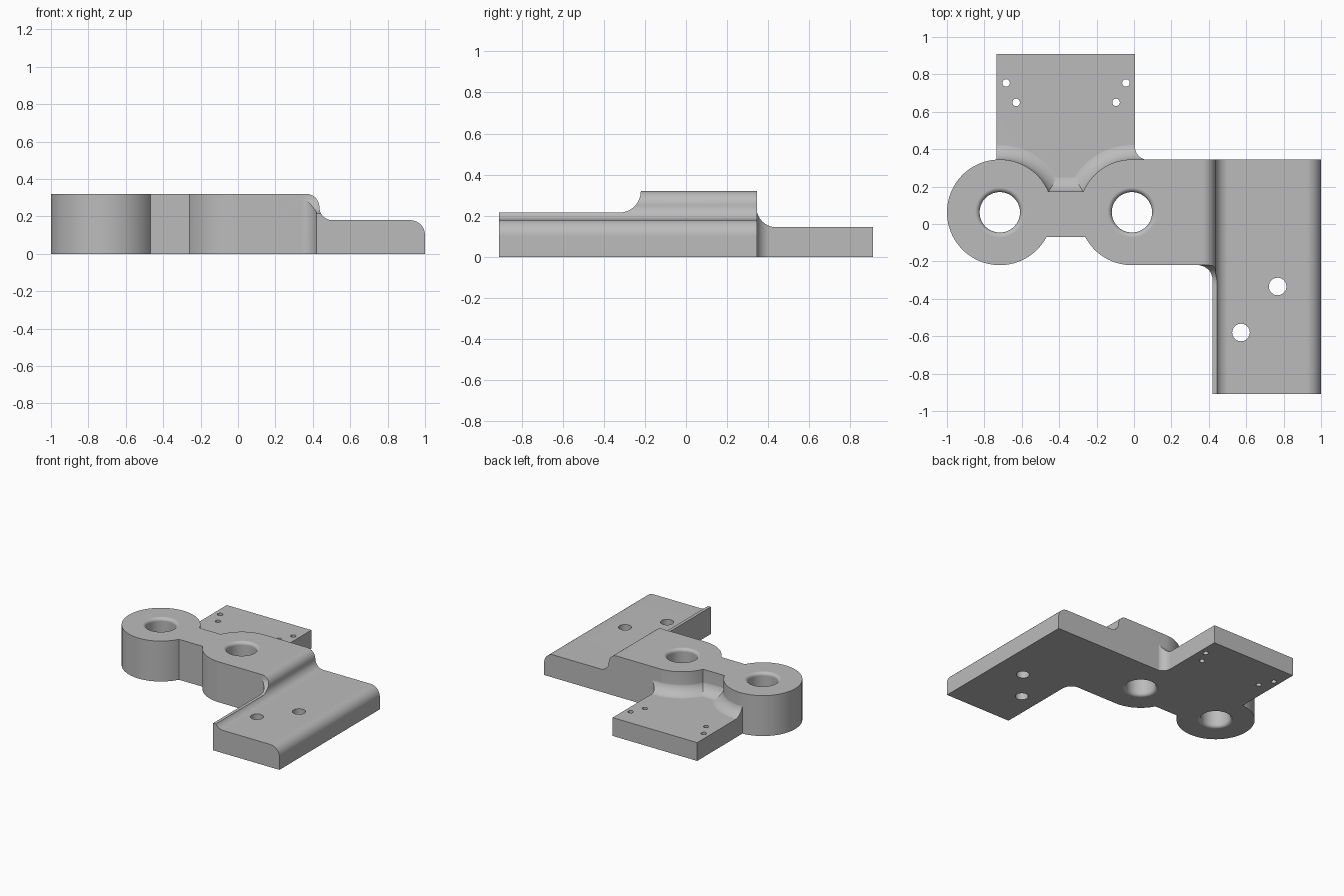
import bpy, bmesh, math

if "Cube" in bpy.data.objects:
    bpy.data.objects.remove(bpy.data.objects["Cube"])

RING_R, RING_Y = 0.2825, 0.0625
RING_X = (-0.7175, -0.011)


def arc(cx, cy, r, a0, a1, n=14):
    return [(cx + r * math.cos(math.radians(a0 + (a1 - a0) * i / n)),
             cy + r * math.sin(math.radians(a0 + (a1 - a0) * i / n))) for i in range(n + 1)]


def make(name, bm):
    bmesh.ops.recalc_face_normals(bm, faces=bm.faces)
    me = bpy.data.meshes.new(name)
    bm.to_mesh(me)
    bm.free()
    ob = bpy.data.objects.new(name, me)
    bpy.context.collection.objects.link(ob)
    return ob


def prism(name, pts, axis, a, b):
    """Extrude a closed 2D outline along one axis from a to b."""
    place = {'X': lambda u, v, w: (w, u, v),
             'Y': lambda u, v, w: (u, w, v),
             'Z': lambda u, v, w: (u, v, w)}[axis]
    bm = bmesh.new()
    lo = [bm.verts.new(place(u, v, a)) for u, v in pts]
    hi = [bm.verts.new(place(u, v, b)) for u, v in pts]
    bm.faces.new(lo)
    bm.faces.new(hi)
    n = len(pts)
    for i in range(n):
        j = (i + 1) % n
        bm.faces.new((lo[i], lo[j], hi[j], hi[i]))
    return make(name, bm)


def lathe(name, prof, cx, cy, n=72):
    """Solid of revolution from (radius, z) points, capped at both ends."""
    bm = bmesh.new()
    rings = [[bm.verts.new((cx + r * math.cos(2 * math.pi * k / n),
                            cy + r * math.sin(2 * math.pi * k / n), z))
              for k in range(n)] for r, z in prof]
    for p, q in zip(rings, rings[1:]):
        for k in range(n):
            m = (k + 1) % n
            bm.faces.new((p[k], p[m], q[m], q[k]))
    bm.faces.new(rings[0])
    bm.faces.new(rings[-1])
    return make(name, bm)


def boolean(ob, other, op):
    mod = ob.modifiers.new("cut", 'BOOLEAN')
    mod.operation = op
    mod.solver = 'EXACT'
    mod.object = other
    bpy.context.view_layer.objects.active = ob
    bpy.ops.object.modifier_apply(modifier=mod.name)
    bpy.data.objects.remove(other, do_unlink=True)


def box(name, x0, x1, y0, y1, z0, z1):
    return prism(name, [(x0, y0), (x1, y0), (x1, y1), (x0, y1)], 'Z', z0, z1)


# Main body: plan outline of both rings, web, block and right plate
up = math.degrees(math.asin(0.11 / RING_R))
dn = math.degrees(math.asin(0.1325 / RING_R))
plan = [(0.42, -0.91), (1.1, -0.91), (1.1, 0.345)]
plan += arc(RING_X[1], RING_Y, RING_R, 90, 180 - up, 18)
plan += arc(RING_X[0], RING_Y, RING_R, up, 360 - dn, 66)
plan += arc(RING_X[1], RING_Y, RING_R, 180 + dn, 270, 16)
plan += arc(0.34, -0.30, 0.08, 90, 0)
body = prism("bracket_body", plan, 'Z', -0.1, 0.5)

# Side profile: high block, S-shaped step, low plate with rounded edge
side = [(-1.2, -0.2), (1.0, -0.2)] + arc(0.92, 0.10, 0.08, 0, 90)
side += arc(0.505, 0.25, 0.07, 270, 180) + arc(0.365, 0.25, 0.07, 0, 90)[1:]
side += [(-1.2, 0.32)]
boolean(body, prism("side_profile", side, 'Y', -1.2, 1.2), 'INTERSECT')

# Low lip along the left edge of the right plate
lip = [(-1.2, 0.215)] + arc(-0.325, 0.32, 0.105, 270, 360) + [(-0.22, 0.5), (-1.2, 0.5)]
boolean(body, prism("lip_cutter", lip, 'X', 0.25, 0.7), 'DIFFERENCE')

# Back plate, with concave flares rising to the rings, web and block
back = box("back_plate", -0.9, 0.3, -0.05, 1.1, -0.15, 0.145)
flare = arc(0.097, 0.243, 0.1, 270, 180)
for i, cx in enumerate(RING_X):
    prof = [(RING_R + u, z) for u, z in flare]
    prof = [(prof[0][0], -0.12 - 0.01 * i)] + prof
    boolean(back, lathe("ring_flare", prof, cx, RING_Y, 96), 'UNION')
for y, x0, x1, zb in ((0.1725, -0.5, -0.23, -0.11), (0.345, RING_X[1], 0.2, -0.105)):
    prof = [(y - 0.1, zb), (y + flare[0][0], zb)] + [(y + u, z) for u, z in flare]
    prof += [(y - 0.1, flare[-1][1])]
    boolean(back, prism("straight_flare", prof, 'X', x0, x1), 'UNION')
outline = [(-0.735, 0.03), (0.075, 0.03)] + arc(0.075, 0.413, 0.07, 270, 180)
outline += [(0.005, 0.91), (-0.735, 0.91)]
boolean(back, prism("back_outline", outline, 'Z', -0.3, 0.5), 'INTERSECT')
boolean(body, back, 'UNION')

# Flat underside
boolean(body, box("base_cutter", -2, 2, -2, 2, -1, 0), 'DIFFERENCE')

# Ring bores with rounded rims
f, hr = 0.025, 0.108
low = [(hr + f - a, f - b) for a, b in arc(0, 0, f, 90, 0, 8)]
bore = [(hr + f, -0.1)] + low + [(r, 0.32 - z) for r, z in reversed(low)] + [(hr + f, 0.5)]
for cx in RING_X:
    boolean(body, lathe("bore_cutter", bore, cx, RING_Y), 'DIFFERENCE')

# Screw holes in both plates
for x, y, r in ((-0.684, 0.754, 0.02), (-0.63, 0.65, 0.02), (-0.096, 0.65, 0.02),
                (-0.043, 0.754, 0.02), (0.768, -0.334, 0.047), (0.572, -0.58, 0.047)):
    boolean(body, lathe("screw_cutter", [(r, -0.2), (r, 0.6)], x, y, 36), 'DIFFERENCE')

# Clean up, colour and shading
bm = bmesh.new()
bm.from_mesh(body.data)
bmesh.ops.remove_doubles(bm, verts=bm.verts, dist=1e-5)
bm.to_mesh(body.data)
bm.free()
mat = bpy.data.materials.new("plain grey")
mat.diffuse_color = (0.5, 0.5, 0.5, 1)
mat.use_nodes = True
mat.node_tree.nodes["Principled BSDF"].inputs["Base Color"].default_value = mat.diffuse_color
body.data.materials.clear()
body.data.materials.append(mat)
for p in body.data.polygons:
    p.material_index = 0
bpy.ops.object.select_all(action='DESELECT')
body.select_set(True)
bpy.context.view_layer.objects.active = body
bpy.ops.object.shade_smooth_by_angle(angle=math.radians(25))
wn = body.modifiers.new("even_normals", 'WEIGHTED_NORMAL')
wn.keep_sharp = True
